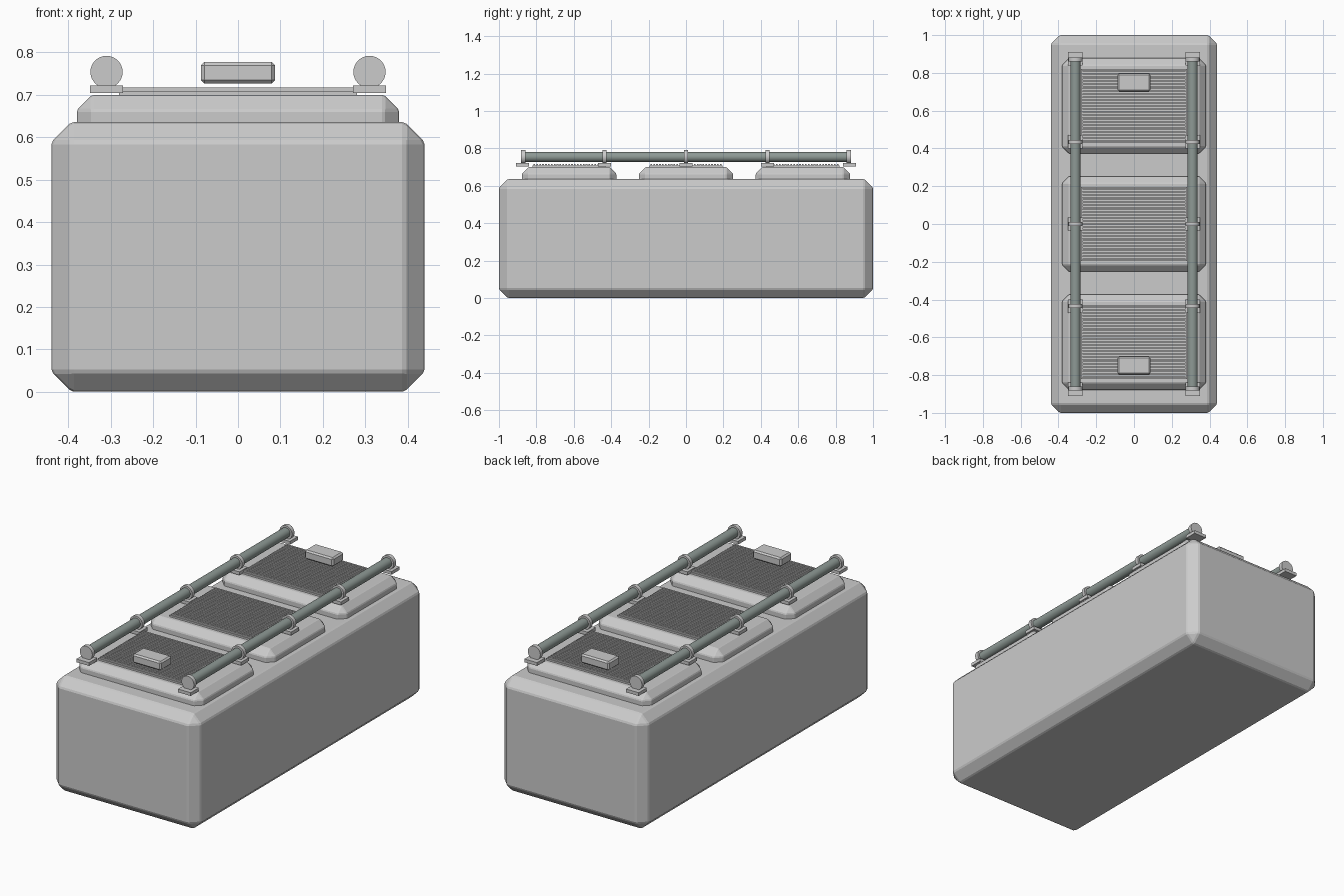
import bpy
import bmesh
import math
from mathutils import Matrix, Vector

old = bpy.data.objects.get("Cube")
if old:
    bpy.data.objects.remove(old)


def make_material(name, rgb):
    mat = bpy.data.materials.new(name)
    mat.use_nodes = True
    color = (*rgb, 1)
    mat.diffuse_color = color
    mat.node_tree.nodes["Principled BSDF"].inputs["Base Color"].default_value = color
    return mat


casing = make_material("light grey casing", (0.6, 0.6, 0.6))
steel = make_material("green grey steel", (0.27, 0.32, 0.3))


def finish(name, bm, mat):
    bmesh.ops.recalc_face_normals(bm, faces=bm.faces)
    mesh = bpy.data.meshes.new(name)
    bm.to_mesh(mesh)
    bm.free()
    mesh.materials.append(mat)
    obj = bpy.data.objects.new(name, mesh)
    bpy.context.collection.objects.link(obj)
    return obj


def add_box(bm, center, size):
    matrix = Matrix.Translation(Vector(center)) @ Matrix.Diagonal((*size, 1))
    bmesh.ops.create_cube(bm, size=1, matrix=matrix)


def box(name, center, size, chamfer=0, soften=0):
    bm = bmesh.new()
    add_box(bm, center, size)
    # Broad chamfer first, then a fine break along the chamfer edges
    for width in (chamfer, soften):
        if width:
            bmesh.ops.bevel(bm, geom=bm.edges[:], offset=width, segments=1,
                            affect="EDGES", clamp_overlap=True)
    return finish(name, bm, casing)


def rod(name, center, radius, length, mat):
    bm = bmesh.new()
    turn = Matrix.Rotation(math.pi / 2, 4, "X")
    bmesh.ops.create_cone(bm, cap_ends=True, segments=32, radius1=radius,
                          radius2=radius, depth=length,
                          matrix=Matrix.Translation(Vector(center)) @ turn)
    for face in bm.faces:
        face.smooth = len(face.verts) == 4
    obj = finish(name, bm, mat)
    for edge in obj.data.edges:
        a, b = (obj.data.vertices[i].co for i in edge.vertices)
        edge.use_edge_sharp = abs(a.y - b.y) < 0.001
    return obj


# Main casing
box("main_casing", (0, 0, 0.318), (0.88, 2, 0.636), 0.047, 0.006)

# Vent housings, each with a slatted grille
PITCH = 0.0155
for label, y in (("front", -0.625), ("middle", 0), ("back", 0.625)):
    box(label + "_vent_housing", (0, y, 0.645), (0.76, 0.505, 0.11), 0.036, 0.004)
    box(label + "_grille_base", (0, y, 0.703), (0.56, 0.39, 0.012))
    bm = bmesh.new()
    for i in range(25):
        add_box(bm, (0, y + (i - 12) * PITCH, 0.711), (0.544, 0.009, 0.012))
    finish(label + "_grille_slats", bm, casing)

# Small control boxes over the end grilles
for label, y in (("front", -0.75), ("back", 0.75)):
    box(label + "_control_box", (0, y, 0.752), (0.175, 0.096, 0.05), 0.008)

# Side rails with collars and feet
for side, x in (("left", 0.31), ("right", -0.31)):
    rod(side + "_rail", (x, 0, 0.754), 0.027, 1.74, steel)
    for i in range(5):
        y = (i - 2) * 0.435
        rod(f"{side}_rail_collar_{i + 1}", (x, y, 0.754), 0.038, 0.022, casing)
        foot_y = y * 1.0 + (0 if 0 < i < 4 else math.copysign(0.005, y))
        box(f"{side}_rail_foot_{i + 1}", (x, foot_y, 0.713), (0.077, 0.07, 0.018))
